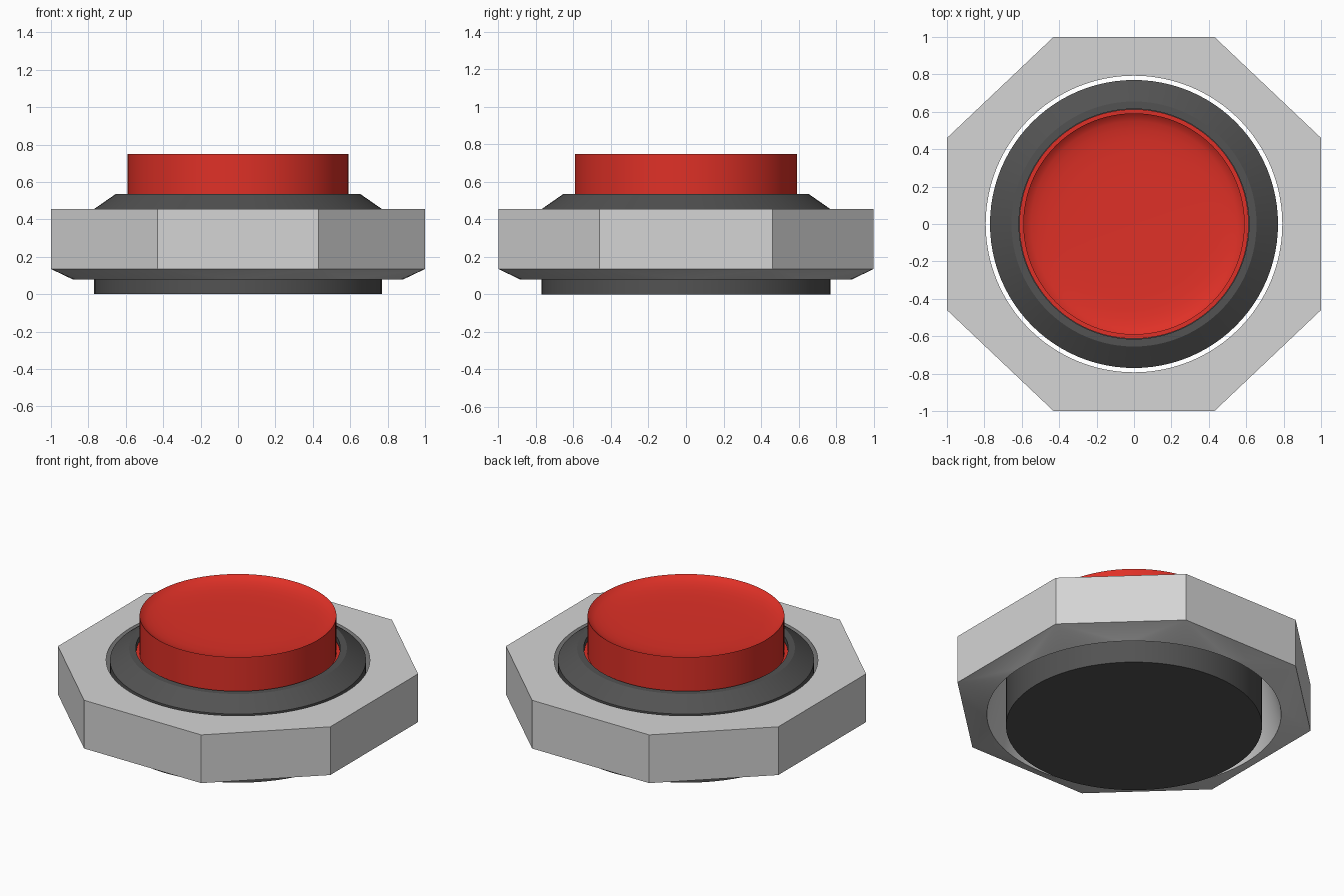
import bpy, bmesh, math

if "Cube" in bpy.data.objects:
    bpy.data.objects.remove(bpy.data.objects["Cube"])

SEG = 96


def material(name, rgb):
    m = bpy.data.materials.new(name)
    m.diffuse_color = (*rgb, 1)
    m.use_nodes = True
    m.node_tree.nodes["Principled BSDF"].inputs["Base Color"].default_value = m.diffuse_color
    return m


def finish(name, bm, mat):
    bmesh.ops.recalc_face_normals(bm, faces=bm.faces[:])
    me = bpy.data.meshes.new(name)
    bm.to_mesh(me)
    bm.free()
    ob = bpy.data.objects.new(name, me)
    bpy.context.collection.objects.link(ob)
    me.materials.append(mat)
    bpy.ops.object.select_all(action='DESELECT')
    ob.select_set(True)
    bpy.context.view_layer.objects.active = ob
    bpy.ops.object.shade_smooth_by_angle(angle=math.radians(30))
    return ob


def circle(bm, r, z):
    return [bm.verts.new((r * math.cos(2 * math.pi * i / SEG),
                          r * math.sin(2 * math.pi * i / SEG), z)) for i in range(SEG)]


def bridge(bm, a, b):
    n = len(a)
    for i in range(n):
        j = (i + 1) % n
        bm.faces.new((a[i], a[j], b[j], b[i]))


def lathe(name, profile, mat):
    """Spin (radius, z) points; the first and last points are capped flat."""
    bm = bmesh.new()
    rings = [circle(bm, r, z) for r, z in profile]
    for a, b in zip(rings, rings[1:]):
        bridge(bm, a, b)
    bm.faces.new(rings[0])
    bm.faces.new(rings[-1])
    return finish(name, bm, mat)


def fan_to_corners(bm, corners, ring):
    """Fill between an outer polygon and an inner circle with triangles."""
    def nearest(i):
        t = 2 * math.pi * (i + 0.5) / SEG
        return max(range(8), key=lambda k: corners[k].co.xy.normalized().dot(
            (math.cos(t), math.sin(t))))
    for i in range(SEG):
        j = (i + 1) % SEG
        k, k2 = nearest(i), nearest(j)
        bm.faces.new((corners[k], ring[i], ring[j]))
        if k != k2:
            bm.faces.new((corners[k], ring[j], corners[k2]))


light_grey = material("light grey metal", (0.66, 0.66, 0.66))
dark_grey = material("dark grey plastic", (0.085, 0.085, 0.085))
red = material("red plastic", (0.74, 0.03, 0.02))

# octagonal nut: straight sides, chamfered underside, tapered round hole
bm = bmesh.new()
octagon = [(1, .46), (.43, 1), (-.43, 1), (-1, .46),
           (-1, -.46), (-.43, -1), (.43, -1), (1, -.46)]
top = [bm.verts.new((x, y, .455)) for x, y in octagon]
low = [bm.verts.new((x, y, .135)) for x, y in octagon]
hole_top = circle(bm, .793, .455)
hole_low = circle(bm, .885, .08)
bridge(bm, top, low)
bridge(bm, hole_top, hole_low)
fan_to_corners(bm, top, hole_top)
fan_to_corners(bm, low, hole_low)
finish("octagonal_nut", bm, light_grey)

# dark housing with sloped collar and a pocket for the button
lathe("housing", [(.77, 0), (.77, .455), (.655, .535), (.615, .535),
                  (.615, .49), (.3, .49)], dark_grey)

# red push button with a flange and a dished top
dish = [(.575, .735), (.55, .724), (.51, .714), (.46, .707), (.38, .702), (.25, .70)]
lathe("push_button", [(.613, .495), (.613, .505), (.592, .505), (.592, .75)] + dish, red)
